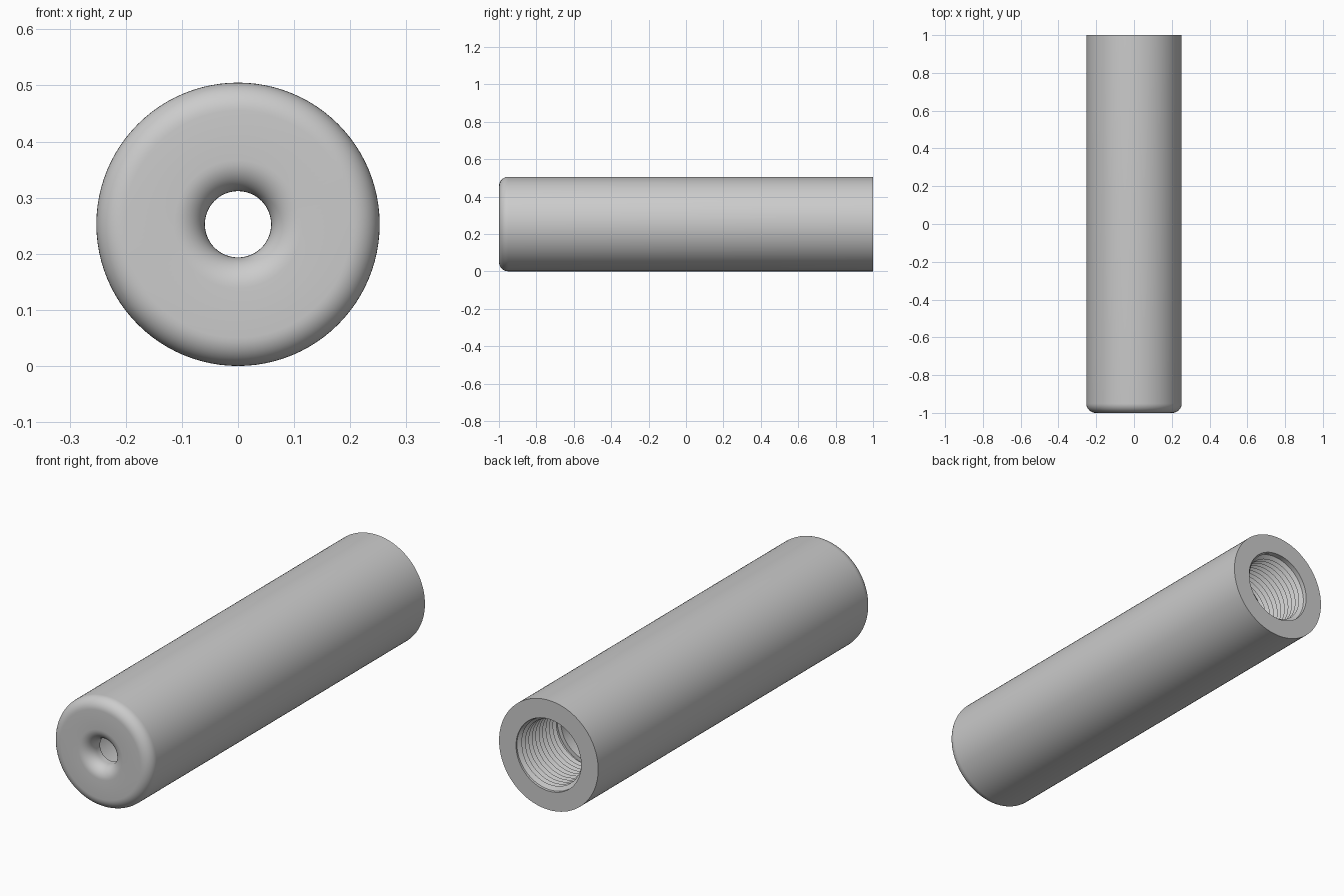
import bpy
import bmesh
from math import sin, cos, pi, radians
from mathutils import Matrix, Vector

RADIUS = 0.2525      # outside of the tube
ROOT = 0.166         # bottom of the thread grooves
BORE = 0.148         # thread crest and plain bore
HOLE = 0.059         # small hole in the front wall
THREAD_START = 0.7   # threads run from here to the open back end
PITCH = 0.025
SEGMENTS = 96

if "Cube" in bpy.data.objects:
    bpy.data.objects.remove(bpy.data.objects["Cube"])

steel = bpy.data.materials.new("grey steel")
steel.use_nodes = True
color = (0.6, 0.6, 0.6, 1)
steel.diffuse_color = color
steel.node_tree.nodes["Principled BSDF"].inputs["Base Color"].default_value = color


def arc(radius, y, size, start, end, steps=10):
    """Points (radius, y) of a fillet about a centre, angles in degrees."""
    angles = [radians(start + (end - start) * i / steps) for i in range(steps + 1)]
    return [(radius + size * cos(a), y + size * sin(a)) for a in angles]


def finish(bm, name):
    bmesh.ops.recalc_face_normals(bm, faces=bm.faces)
    mesh = bpy.data.meshes.new(name)
    bm.to_mesh(mesh)
    bm.free()
    mesh.materials.append(steel)
    obj = bpy.data.objects.new(name, mesh)
    obj.location.z = RADIUS
    bpy.context.collection.objects.link(obj)
    bpy.ops.object.select_all(action="DESELECT")
    obj.select_set(True)
    bpy.context.view_layer.objects.active = obj
    bpy.ops.object.shade_smooth_by_angle(angle=radians(30))
    return obj


# Tube body: one closed profile turned around the long axis
rim, lip = 0.05, 0.055
profile = [(RADIUS, 1)]
profile += arc(RADIUS - rim, -1 + rim, rim, 0, -90)
profile += arc(HOLE + lip, -1 + lip, lip, -90, -180)
profile += [(HOLE, -0.92), (BORE, -0.92), (BORE, THREAD_START),
            (ROOT, THREAD_START), (ROOT, 1)]
bm = bmesh.new()
verts = [bm.verts.new((0, y, r)) for r, y in profile]
edges = [bm.edges.new((verts[i - 1], verts[i])) for i in range(len(verts))]
bmesh.ops.spin(bm, geom=verts + edges, cent=(0, 0, 0), axis=(0, 1, 0),
               angle=2 * pi, steps=SEGMENTS)
bmesh.ops.remove_doubles(bm, verts=bm.verts, dist=0.0001)
finish(bm, "tube_body")

# Internal thread: a triangular ridge along a helix, fading out at both ends
bm = bmesh.new()
turns = round((1 - THREAD_START) / PITCH) - 1
count = turns * SEGMENTS
fade = SEGMENTS / 4
previous = None
for i in range(count + 1):
    taper = min(1, i / fade, (count - i) / fade)
    y = 1 - PITCH * i / SEGMENTS
    base = ROOT + 0.001
    section = [(base, y), (base + (BORE - base) * taper, y - PITCH / 2),
               (base, y - PITCH)]
    turn = Matrix.Rotation(2 * pi * i / SEGMENTS, 3, "Y")
    ring = [bm.verts.new(turn @ Vector((0, py, r))) for r, py in section]
    if previous:
        for k in range(3):
            n = (k + 1) % 3
            bm.faces.new((previous[k], previous[n], ring[n], ring[k]))
    previous = ring
finish(bm, "internal_thread")
